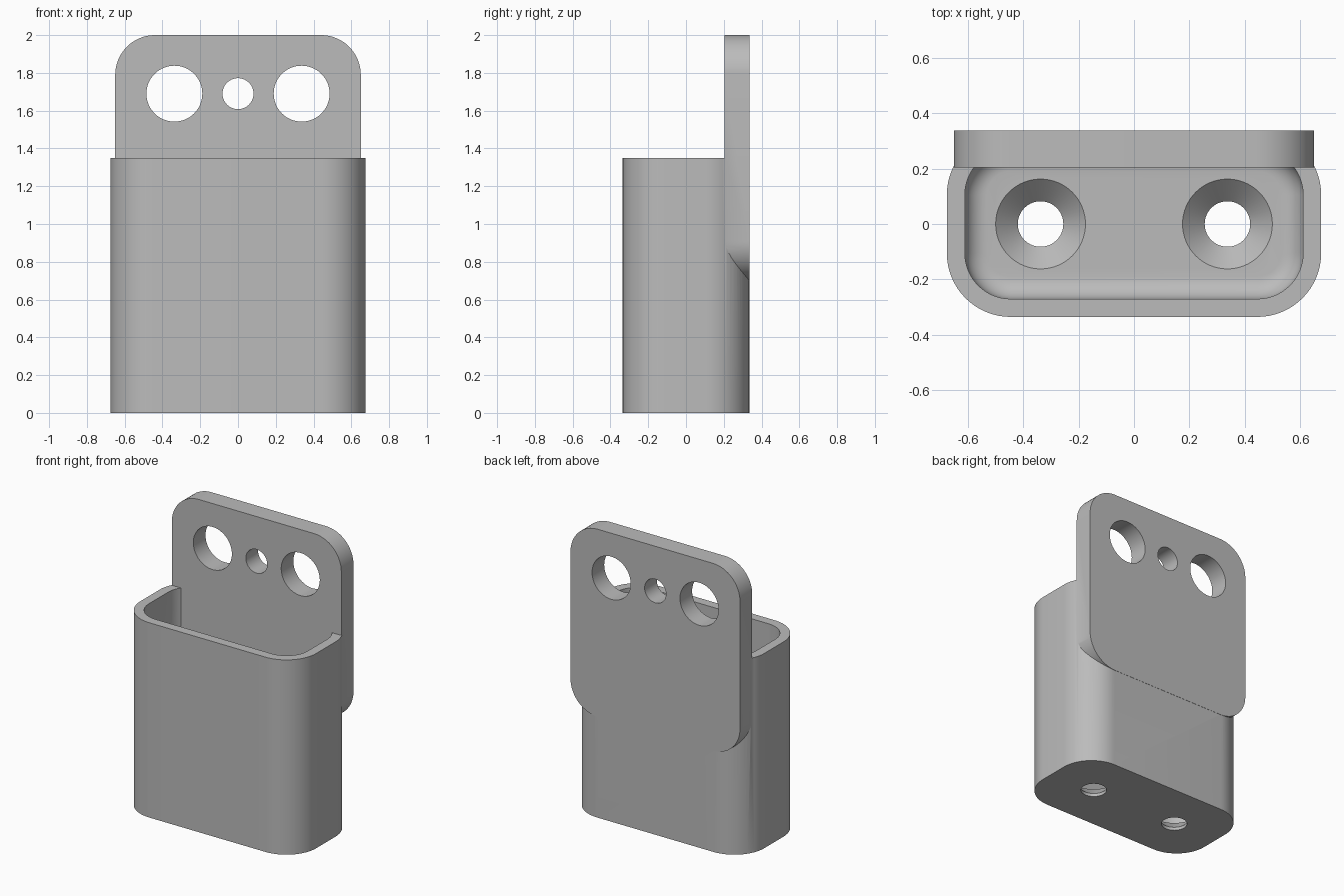
import bpy, bmesh
from math import sin, cos, pi, radians
from mathutils import Matrix

cube = bpy.data.objects.get("Cube")
if cube:
    bpy.data.objects.remove(cube, do_unlink=True)

grey = bpy.data.materials.new("plain grey")
grey.use_nodes = True
colour = (0.5, 0.5, 0.5, 1)
grey.diffuse_color = colour
grey.node_tree.nodes["Principled BSDF"].inputs["Base Color"].default_value = colour


def rounded_rect(hx, hy, r, steps=16):
    """Outline of a rounded rectangle, counter-clockwise."""
    pts = []
    for q, (sx, sy) in enumerate([(1, 1), (-1, 1), (-1, -1), (1, -1)]):
        for i in range(steps + 1):
            a = (q + i / steps) * pi / 2
            pts.append((sx * (hx - r) + r * cos(a), sy * (hy - r) + r * sin(a)))
    return pts


def circle(r, steps=64):
    return [(r * cos(2 * pi * i / steps), r * sin(2 * pi * i / steps)) for i in range(steps)]


def loft(name, layers, matrix=Matrix()):
    """Closed solid through (outline, height) layers, bottom to top."""
    bm = bmesh.new()
    rings = [[bm.verts.new((x, y, z)) for x, y in pts] for pts, z in layers]
    n = len(rings[0])
    bm.faces.new(rings[0][::-1])
    bm.faces.new(rings[-1])
    for low, high in zip(rings, rings[1:]):
        for i in range(n):
            j = (i + 1) % n
            bm.faces.new((low[i], low[j], high[j], high[i]))
    bm.transform(matrix)
    bmesh.ops.recalc_face_normals(bm, faces=bm.faces)
    mesh = bpy.data.meshes.new(name)
    bm.to_mesh(mesh)
    bm.free()
    mesh.materials.append(grey)
    obj = bpy.data.objects.new(name, mesh)
    bpy.context.collection.objects.link(obj)
    return obj


def combine(target, others, operation):
    """Apply an exact boolean with each helper, then remove the helper."""
    bpy.context.view_layer.objects.active = target
    for other in others:
        mod = target.modifiers.new(operation, "BOOLEAN")
        mod.operation, mod.solver, mod.object = operation, "EXACT", other
        bpy.ops.object.modifier_apply(modifier=mod.name)
        bpy.data.objects.remove(other, do_unlink=True)


# Cup with a cavity rounded at the floor
WALL, FLOOR, RIM, FILLET = 0.065, 0.1, 1.35, 0.08
HX, HY, R = 0.675, 0.335, 0.23
holder = loft("wall_holder", [(rounded_rect(HX, HY, R), 0), (rounded_rect(HX, HY, R), RIM)])
layers = []
for i in range(9):
    a = i / 8 * pi / 2
    inset = WALL + FILLET * (1 - sin(a))
    layers.append((rounded_rect(HX - inset, HY - inset, R - inset), FLOOR + FILLET * (1 - cos(a))))
layers.append((rounded_rect(HX - WALL, HY - WALL, R - WALL), RIM + 0.1))
cutters = [loft("cavity", layers)]

# Countersunk screw holes in the floor
for side in (-1, 1):
    cutters.append(loft("screw_hole", [(circle(0.082), -0.05), (circle(0.082), 0.022),
                                       (circle(0.162), FLOOR), (circle(0.162), FLOOR + 0.02)],
                        Matrix.Translation((side * 0.337, 0, 0))))
combine(holder, cutters, "DIFFERENCE")

# Back plate standing behind the cup, with three holes
upright = Matrix.Rotation(radians(90), 4, "X")
outline = rounded_rect(0.65, 0.65, 0.21)
plate = loft("back_plate", [(outline, -0.3365), (outline, -0.203)],
             Matrix.Translation((0, 0, 1.35)) @ upright)
combine(plate, [loft("plate_hole", [(circle(r), -0.5), (circle(r), 0)],
                     Matrix.Translation((x, 0, 1.69)) @ upright)
                for x, r in ((-0.337, 0.148), (0, 0.082), (0.337, 0.148))], "DIFFERENCE")
combine(holder, [plate], "UNION")

# Smooth rounded walls, sharp edges kept
bpy.ops.object.select_all(action="DESELECT")
holder.select_set(True)
bpy.context.view_layer.objects.active = holder
bpy.ops.object.shade_smooth_by_angle(angle=radians(30))
